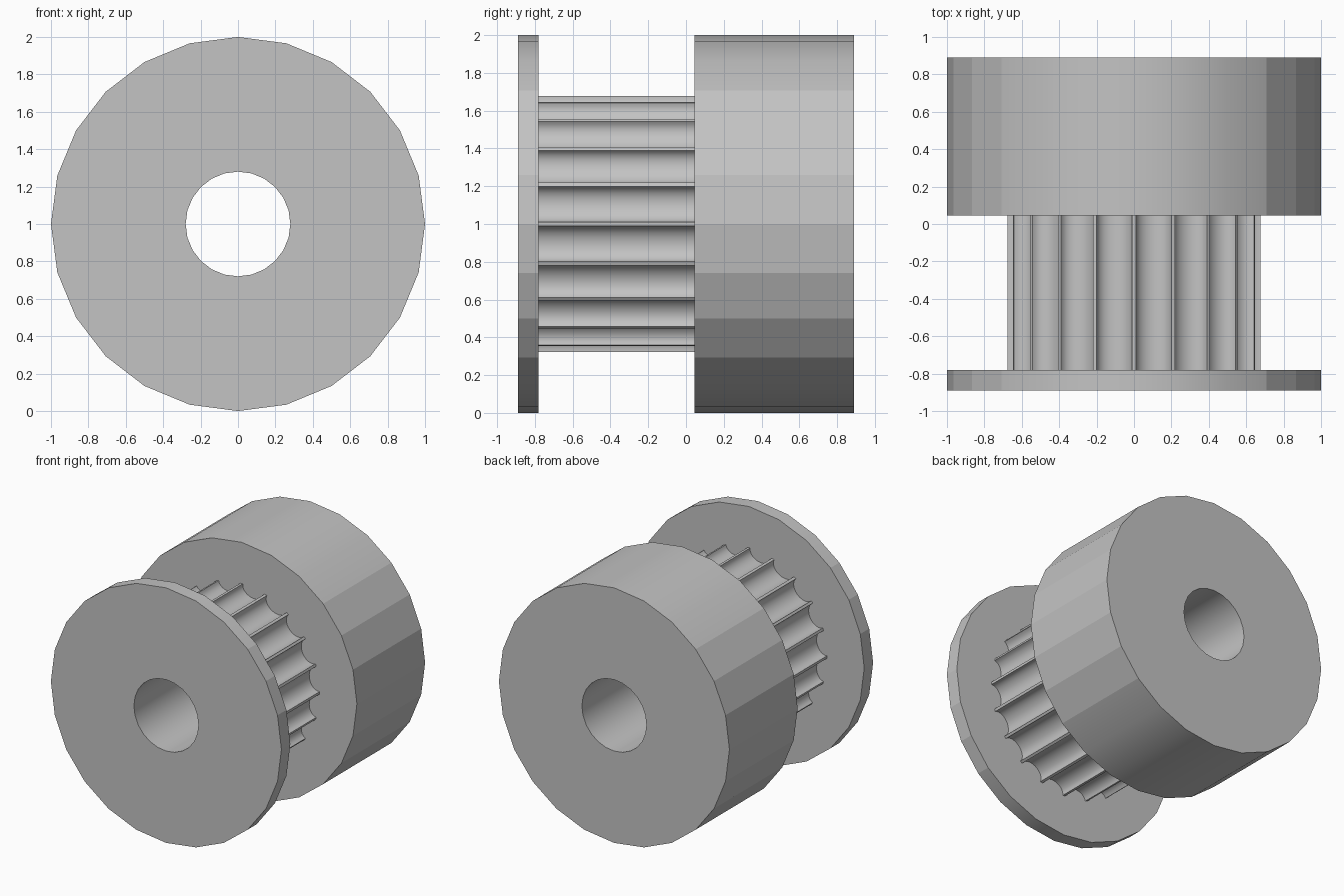
import bpy
import bmesh
from math import sin, cos, pi, radians, hypot

SIDES = 24
BORE = 0.28
TEETH = 20

if "Cube" in bpy.data.objects:
    bpy.data.objects.remove(bpy.data.objects["Cube"], do_unlink=True)

metal = bpy.data.materials.new("plain grey metal")
metal.use_nodes = True
grey = (0.55, 0.55, 0.55, 1)
metal.diffuse_color = grey
metal.node_tree.nodes["Principled BSDF"].inputs["Base Color"].default_value = grey


def circle(radius):
    return [(radius * cos(2 * pi * i / SIDES), radius * sin(2 * pi * i / SIDES))
            for i in range(SIDES)]


def ring(name, outer, inner, y0, y1):
    """Hollow extrusion along y between two profiles of equal point count."""
    bm = bmesh.new()
    loops = [[bm.verts.new((x, y, z + 1)) for x, z in profile]
             for profile, y in ((outer, y0), (outer, y1), (inner, y1), (inner, y0))]
    n = len(outer)
    for k in range(4):
        a, b = loops[k], loops[(k + 1) % 4]
        for i in range(n):
            j = (i + 1) % n
            bm.faces.new((a[i], a[j], b[j], b[i]))
    bmesh.ops.recalc_face_normals(bm, faces=bm.faces)
    for face in bm.faces:
        face.smooth = True
    for edge in bm.edges:
        # crisp rims and teeth, plus the visible facets on the rim's two sides
        on_flank = all(abs(v.co.x) > 0.7 and hypot(v.co.x, v.co.z - 1) > 0.9
                       for v in edge.verts)
        edge.smooth = edge.calc_face_angle() < radians(30) and not on_flank
    mesh = bpy.data.meshes.new(name)
    bm.to_mesh(mesh)
    bm.free()
    mesh.materials.append(metal)
    obj = bpy.data.objects.new(name, mesh)
    bpy.context.collection.objects.link(obj)
    return obj


# Toothed profile: narrow flat tips with rounded grooves between them
def tooth_profile(radius, half_tip, depth, steps):
    points = []
    pitch = 2 * pi / TEETH
    half = pitch / 2 - half_tip / radius
    width, lip = radius * sin(half), radius * cos(half)
    for k in range(TEETH):
        mid = (k + 0.5) * pitch
        for s in range(steps + 1):
            t = pi * s / steps
            across, out = -width * cos(t), lip - depth * sin(t)
            points.append((out * cos(mid) - across * sin(mid),
                           out * sin(mid) + across * cos(mid)))
    return points


teeth = tooth_profile(0.677, 0.01, 0.075, 12)
core = [(x * 0.35 / hypot(x, z), z * 0.35 / hypot(x, z)) for x, z in teeth]

ring("front_flange", circle(1), circle(BORE), -0.89, -0.78)
ring("rear_hub", circle(1), circle(BORE), 0.045, 0.89)
ring("toothed_drum", teeth, core, -0.78, 0.045)
ring("bore_sleeve", circle(0.4), circle(BORE), -0.78, 0.045)
